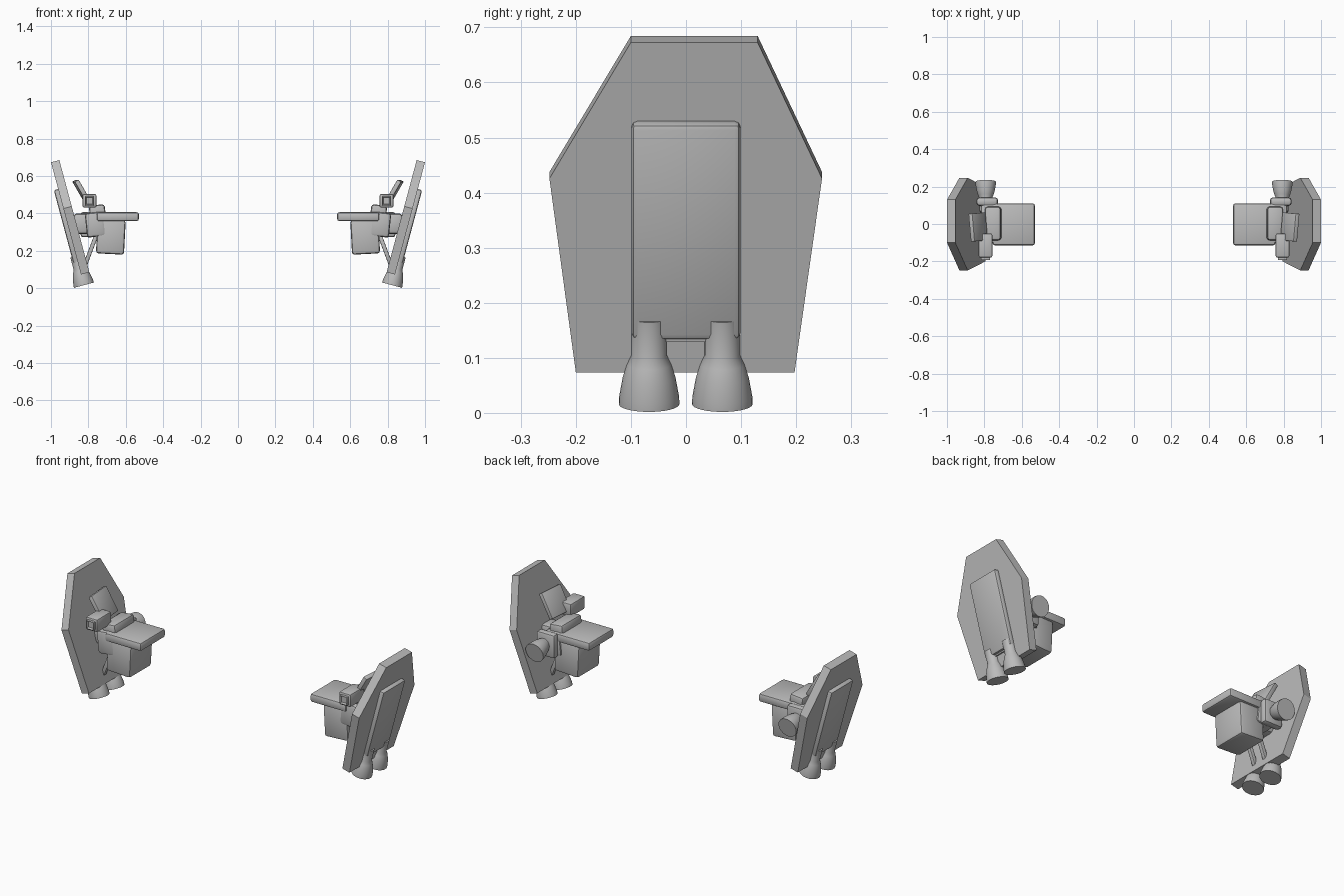
import bpy, bmesh, math
from mathutils import Matrix, Vector

cube = bpy.data.objects.get("Cube")
if cube:
    bpy.data.objects.remove(cube, do_unlink=True)

grey = bpy.data.materials.new("plain grey")
grey.use_nodes = True
grey.diffuse_color = (0.5, 0.5, 0.5, 1)
grey.node_tree.nodes["Principled BSDF"].inputs["Base Color"].default_value = (0.5, 0.5, 0.5, 1)


def rot(degrees, axis):
    return Matrix.Rotation(math.radians(degrees), 4, axis)


def finish(name, bm, matrix):
    """Store the part on the +x side and mirror it to the other side."""
    bm.transform(matrix)
    bmesh.ops.recalc_face_normals(bm, faces=bm.faces)
    mesh = bpy.data.meshes.new(name)
    bm.to_mesh(mesh)
    bm.free()
    mesh.materials.append(grey)
    mesh.shade_smooth()
    mesh.set_sharp_from_angle(angle=math.radians(30))
    obj = bpy.data.objects.new(name, mesh)
    bpy.context.collection.objects.link(obj)
    obj.modifiers.new("other_side", "MIRROR").use_mirror_merge = False
    return obj


def box(name, center, size, bevel=0.01, turn=Matrix(), frame=Matrix(), inset=0):
    bm = bmesh.new()
    bmesh.ops.create_cube(bm, size=1, matrix=Matrix.Diagonal((*size, 1)))
    front = min(bm.faces, key=lambda f: f.calc_center_median().y)
    if bevel:
        bmesh.ops.bevel(bm, geom=bm.edges[:], offset=bevel, segments=2,
                        profile=0.5, affect="EDGES")
    if inset:
        # Recessed square in the front
        front = min(bm.faces, key=lambda f: f.calc_center_median().y)
        bmesh.ops.inset_individual(bm, faces=[front], thickness=inset)
        bmesh.ops.translate(bm, verts=front.verts, vec=(0, 0.012, 0))
    return finish(name, bm, frame @ Matrix.Translation(center) @ turn)


def nozzle(name, frame):
    """Bell that opens at the local origin and has its neck along +z."""
    profile = [(0.055, 0), (0.0545, 0.014), (0.048, 0.05), (0.040, 0.075),
               (0.032, 0.092), (0.032, 0.162)]
    bm = bmesh.new()
    n = 32
    rings = [[bm.verts.new((r * math.cos(math.tau * i / n), r * math.sin(math.tau * i / n), z))
              for i in range(n)] for r, z in profile]
    for low, high in zip(rings, rings[1:]):
        for i in range(n):
            j = (i + 1) % n
            bm.faces.new((low[i], low[j], high[j], high[i]))
    bm.faces.new(rings[0])
    bm.faces.new(rings[-1])
    return finish(name, bm, frame)


# Leaning frame: local x is out of the shield, local z runs up it
lean = Matrix.Translation((0.839, 0, 0.073)) @ rot(15, "Y")

# Shield slab
bm = bmesh.new()
outline = [(-0.2, 0), (0.197, 0), (0.247, 0.365), (0.13, 0.621), (-0.1, 0.621), (-0.248, 0.365)]
face = bm.faces.new([bm.verts.new((0, y, z)) for y, z in outline])
slab = bmesh.ops.extrude_face_region(bm, geom=[face])
bmesh.ops.translate(bm, verts=[v for v in slab["geom"] if isinstance(v, bmesh.types.BMVert)],
                    vec=(-0.046, 0, 0))
finish("shield", bm, lean)

# Raised outer panel with a small shelf under it
box("outer_panel", (0.006, 0, 0.27), (0.036, 0.198, 0.406), 0.011, frame=lean)
box("panel_shelf", (0, 0, 0.075), (0.02, 0.08, 0.03), 0, frame=lean)

# Pair of lower nozzles
for name, y in (("front_nozzle", -0.067), ("back_nozzle", 0.066)):
    nozzle(name, lean @ Matrix.Translation((0, y, -0.059)))

# Control body and its link to the shield
box("shield_mount", (0.83, 0, 0.345), (0.10, 0.10, 0.11), 0.02)
box("body_base", (0.763, 0.003, 0.34), (0.10, 0.215, 0.13), 0.015, rot(6, "Y"))
box("body_top", (0.752, 0.003, 0.41), (0.085, 0.18, 0.07), 0.015, rot(6, "Y"))

# Tray with the storage box below it
box("tray", (0.643, -0.002, 0.382), (0.226, 0.224, 0.048), 0.012)
box("storage_box", (0.68, 0, 0.275), (0.15, 0.20, 0.185), 0.014, rot(-3, "Y"))

# Sensor block with a recessed front
box("sensor", (0.794, -0.115, 0.467), (0.074, 0.13, 0.074), 0.01)
box("sensor_tip", (0.794, -0.18, 0.467), (0.05, 0.026, 0.05), 0.004, inset=0.006)

# Leaning screen plate
box("screen", (0.833, -0.016, 0.512), (0.024, 0.15, 0.145), 0.004,
    rot(-5, "Z") @ rot(30, "Y"))

# Rear nozzle with its collar
box("rear_collar", (0.785, 0.12, 0.34), (0.115, 0.045, 0.135), 0.015)
nozzle("rear_nozzle", Matrix.Translation((0.793, 0.225, 0.325)) @ rot(78, "X"))

# Thin struts from the body down to the shield
for name, y in (("front_strut", -0.04), ("back_strut", 0.04)):
    start, end = Vector((0.755, y, 0.29)), Vector((0.815, y, 0.13))
    box(name, (start + end) / 2, (0.022, 0.022, (end - start).length), 0.004,
        (end - start).to_track_quat("Z", "Y").to_matrix().to_4x4())
